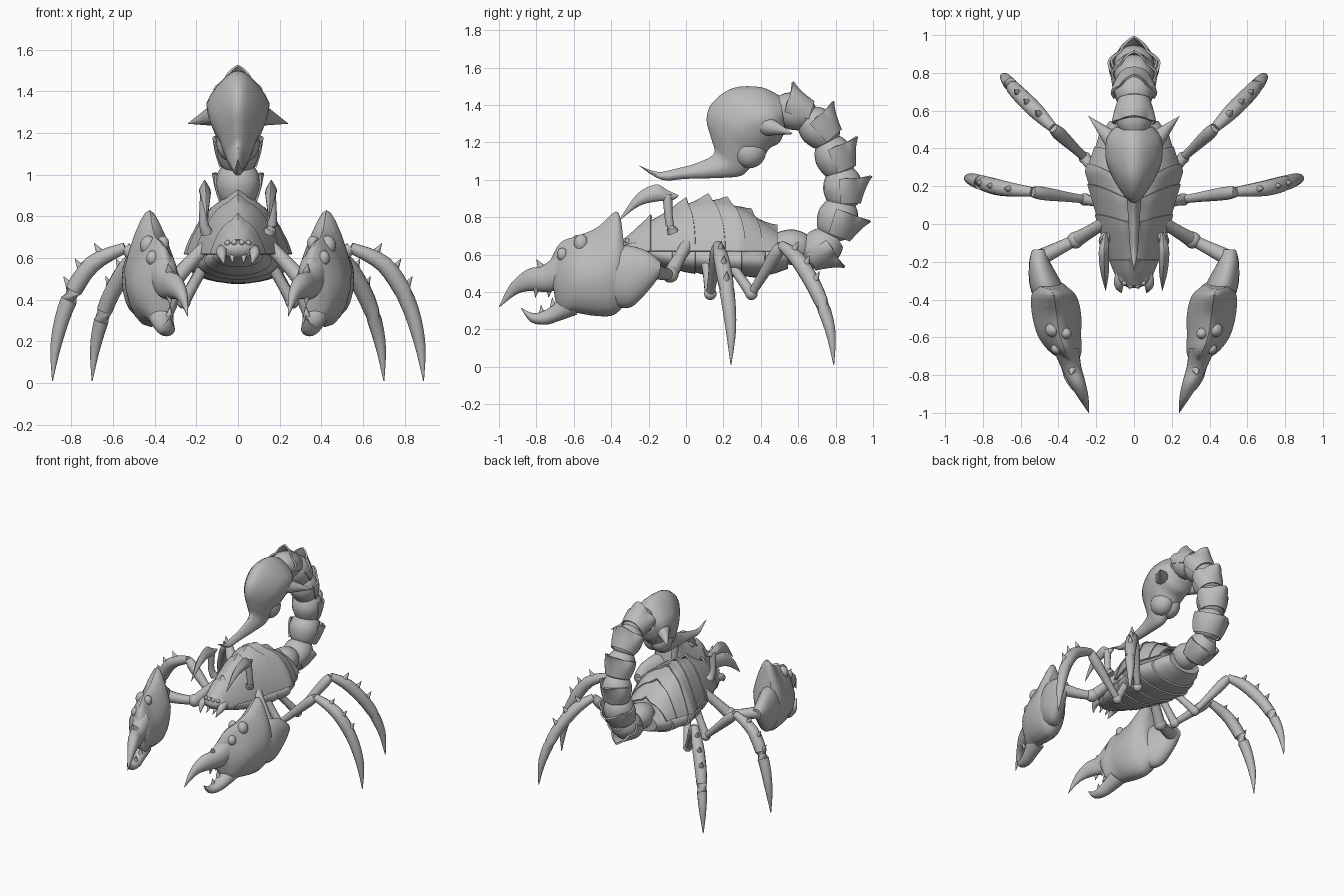
import bpy, bmesh, math
from mathutils import Vector as V

if "Cube" in bpy.data.objects:
    bpy.data.objects.remove(bpy.data.objects["Cube"], do_unlink=True)

grey = bpy.data.materials.new("shell grey")
grey.use_nodes = True
grey.diffuse_color = (0.5, 0.5, 0.5, 1)
grey.node_tree.nodes["Principled BSDF"].inputs["Base Color"].default_value = (0.5, 0.5, 0.5, 1)


def finish(name, bm, angle=40):
    bmesh.ops.recalc_face_normals(bm, faces=bm.faces[:])
    me = bpy.data.meshes.new(name)
    bm.to_mesh(me)
    bm.free()
    me.materials.append(grey)
    ob = bpy.data.objects.new(name, me)
    bpy.context.collection.objects.link(ob)
    bpy.ops.object.select_all(action='DESELECT')
    ob.select_set(True)
    bpy.context.view_layer.objects.active = ob
    bpy.ops.object.shade_smooth_by_angle(angle=math.radians(angle))


def smooth_rows(rows, k=4):
    """Catmull-Rom resampling of station tuples."""
    out = []
    for i in range(len(rows) - 1):
        a, b, c, d = rows[max(i - 1, 0)], rows[i], rows[i + 1], rows[min(i + 2, len(rows) - 1)]
        for j in range(k):
            t = j / k
            out.append([0.5 * (2 * q + (r - p) * t + (2 * p - 5 * q + 4 * r - s) * t * t
                        + (3 * q - p - 3 * r + s) * t ** 3) for p, q, r, s in zip(a, b, c, d)])
    return out + [list(rows[-1])]


def skin(name, rings):
    bm = bmesh.new()
    loops = [[bm.verts.new(p) for p in ring] for ring in rings]
    n = len(loops[0])
    for a, b in zip(loops, loops[1:]):
        for i in range(n):
            bm.faces.new((a[i], a[(i + 1) % n], b[(i + 1) % n], b[i]))
    bm.faces.new(loops[0])
    bm.faces.new(loops[-1])
    finish(name, bm)


def blade(name, rows, s=1, n=20, k=4, taper=0.0):
    """Stations: x, top y, top z, bottom y, bottom z, half width. Taper thins the top into a ridge."""
    rings = []
    for x, ty, tz, by, bz, w in smooth_rows(rows, k):
        m, h = V((x * s, (ty + by) / 2, (tz + bz) / 2)), V((0, (ty - by) / 2, (tz - bz) / 2))
        w = max(w, 0.001)
        rings.append([m + V((w * math.cos(a) * (1 - taper * max(0, math.sin(a))), 0, 0)) + h * math.sin(a)
                      for a in (2 * math.pi * i / n for i in range(n))])
    skin(name, rings)


def tube(name, rows, s=1, n=12, k=4):
    """Stations: x, y, z, radius."""
    st = smooth_rows(rows, k)
    pts = [V((r[0] * s, r[1], r[2])) for r in st]
    rings = []
    for i, p in enumerate(pts):
        t = (pts[min(i + 1, len(pts) - 1)] - pts[max(i - 1, 0)]).normalized()
        u = t.cross(V((0.3, 0.2, 1)) if abs(t.z) < 0.9 else V((1, 0, 0))).normalized()
        v = t.cross(u)
        r = max(st[i][3], 0.001)
        rings.append([p + (u * math.cos(a) + v * math.sin(a)) * r
                      for a in (2 * math.pi * j / n for j in range(n))])
    skin(name, rings)


def spike(name, base, tip, r, s=1):
    tube(name, [(*base, r), (*tip, 0.001)], s, 10, 2)


def ball(name, c, r, s=1):
    bm = bmesh.new()
    bmesh.ops.create_uvsphere(bm, u_segments=20, v_segments=12, radius=1)
    for v in bm.verts:
        v.co = V((c[0] * s + v.co.x * r[0], c[1] + v.co.y * r[1], c[2] + v.co.z * r[2]))
    finish(name, bm)


def sheet(name, fn, nu, nv, thick):
    """Thin curved plate from a function of u, v in 0..1."""
    bm = bmesh.new()
    g = [[bm.verts.new(fn(i / nu, j / nv)) for i in range(nu + 1)] for j in range(nv + 1)]
    for j in range(nv):
        for i in range(nu):
            bm.faces.new((g[j][i], g[j][i + 1], g[j + 1][i + 1], g[j + 1][i]))
    bmesh.ops.recalc_face_normals(bm, faces=bm.faces[:])
    bmesh.ops.solidify(bm, geom=bm.faces[:], thickness=thick)
    finish(name, bm, 35)


def lerp(table, y):
    for (a, p), (b, q) in zip(table, table[1:]):
        if y <= b:
            return p + (q - p) * max(0, (y - a) / (b - a))
    return table[-1][1]


# Back shell: overlapping roof-like plates, each swept back at the sides
WIDTH = [(-.35, .05), (-.28, .095), (-.2, .125), (-.1, .16), (.05, .2), (.28, .255), (.4, .205), (.5, .17)]
TOP = [(-.35, .67), (-.25, .75), (-.15, .80), (-.03, .86), (.1, .89), (.2, .88), (.3, .84), (.5, .72)]
EDGES = [(-.30, 0), (-.19, 0), (0, .05), (.12, .09), (.22, .1), (.35, .06), (.49, 0)]
for i, ((y0, s0), (y1, s1)) in enumerate(zip(EDGES, EDGES[1:])):
    def back(u, v):
        a = (u - .5) * math.pi
        yc = y0 - .025 + (y1 - y0 + .025) * v
        y = yc + (s0 + (s1 - s0) * v) * abs(math.sin(a))
        k = 1 + .04 * v
        bump = .03 * v ** 3 * max(0, 1 - abs(a) / .25)
        x = lerp(WIDTH, y) * k * math.sin(a) * (1 - .13 * math.sin(2 * abs(a)))
        return V((x, y, .62 + (lerp(TOP, yc) - .62) * k * math.cos(a) + bump))
    sheet(f"back_plate_{i + 1}", back, 24, 6, .012)

# Ringed belly filling the shell
BZ = [(-.32, .60), (-.1, .52), (.15, .48), (.42, .475), (.56, .53)]
rows = []
for i in range(7):
    for f, k in ((0, .95), (.5, .99), (.97, 1.0)):
        y = -.32 + (i + f) * .124
        w = lerp(WIDTH, y) if y < .5 else .17 - (y - .5) * .8
        rows.append((0, y, .66, y, .66 - (.66 - lerp(BZ, y)) * k, w * k * .97))
blade("belly", rows, 1, 28, 1)

# Head with eyes and fangs
ball("head", (0, -.27, .645), (.09, .07, .055))
for s, side in ((1, "left"), (-1, "right")):
    for x, z in ((.018, .675), (.05, .672), (.03, .64), (.065, .638)):
        ball(f"{side}_eye", (x, -.335 + x * .45, z), (.014, .014, .014), s)
    tube(f"{side}_fang", [(.065, -.24, .64, .03), (.08, -.32, .625, .026), (.065, -.365, .57, .001)], s)
    spike(f"{side}_inner_fang", (.03, -.3, .62), (.025, -.345, .575), .018, s)

# Tail: round beads, each with a hugging outer plate drawn out into a point
TAIL = [(.56, .64, .095), (.72, .635, .105), (.81, .79, .11), (.84, .955, .107),
        (.795, 1.12, .105), (.71, 1.275, .105), (.58, 1.365, .10), (.45, 1.36, .10)]
for i in range(7):
    y, z, r = TAIL[i]
    c = V((0, y, z))
    a, b = TAIL[max(i - 1, 0)], TAIL[i + 1]
    t = V((0, b[0] - a[0], b[1] - a[1])).normalized()
    n = V((0, t.z, -t.y))
    tube(f"tail_segment_{i + 1}", [(*(c + t * d), r * k) for d, k in
         ((-.105, .5), (-.075, .8), (0, 1), (.065, .85), (.105, .55))], 1, 20, 3)
    if i:
        def hug(u, v):
            a = (u - .5) * 3.5
            pt = max(0, 1 - abs(a) / .7) + .4 * max(0, 1 - abs(abs(a) - 1.3) / .45)
            R = r * (.85 + .22 * math.sin(v * math.pi * .65)) + .048 * pt * v ** 3
            return (c + t * (-.085 + .135 * v + .005 * pt * v ** 3)
                    + n * (R * math.cos(a)) + V((R * math.sin(a), 0, 0)))
        sheet(f"tail_plate_{i + 1}", hug, 28, 7, .012)

# Stinger bulb and curved point
blade("stinger", [(0, .50, 1.45, .53, 1.27, .10), (0, .40, 1.495, .50, 1.20, .145),
                  (0, .25, 1.49, .45, 1.17, .15), (0, .14, 1.41, .42, 1.13, .13),
                  (0, .11, 1.32, .38, 1.10, .10), (0, .135, 1.22, .34, 1.06, .075),
                  (0, .15, 1.14, .29, 1.02, .052), (0, .06, 1.09, .18, 1.01, .037),
                  (0, -.05, 1.06, .0, 1.005, .028), (0, -.15, 1.042, -.13, 1.0, .02),
                  (0, -.25, 1.075, -.25, 1.073, .001)], 1, 24, 4, .4)

# Leg joints: hip, low joint, knee, then points down the sickle-shaped shin
LEGS = {"front": [(.13, .10, .62), (.26, .13, .39), (.54, .17, .65),
                  (.70, .19, .57), (.81, .22, .40), (.87, .24, .2), (.89, .24, .01)],
        "rear": [(.14, .19, .62), (.26, .35, .39), (.43, .51, .65),
                 (.52, .60, .57), (.62, .70, .40), (.68, .77, .2), (.70, .79, .01)]}

for s, side in ((1, "left"), (-1, "right")):
    # Stinger side horns and venom sacs
    spike(f"{side}_stinger_horn", (.03, .36, 1.31), (.24, .57, 1.245), .085, s)
    ball(f"{side}_venom_sac", (.03, .34, 1.15), (.075, .088, .088), s)

    # Walking legs
    for leg, p in LEGS.items():
        nm = f"{side}_{leg}"
        hip, low, knee = V(p[0]), V(p[1]), V(p[2])
        tube(nm + "_hip", [(*hip, .035), (*hip.lerp(low, .5), .026), (*low, .03)], s)
        ball(nm + "_low_joint", low, (.033, .033, .033), s)
        tube(nm + "_thigh", [(*low, .022), (*low.lerp(knee, .3), .026),
                             (*low.lerp(knee, .8), .036), (*knee, .026)], s)
        tube(nm + "_shin", [(*q, r) for q, r in zip(p[2:], (.026, .042, .04, .028, .002))], s)
        out = V((knee.x, knee.y - .1, 0)).normalized()
        for j, f in ((2, .6), (3, .25), (3, .75)):
            b = V(p[j]).lerp(V(p[j + 1]), f) + out * .01
            spike(nm + "_shin_spike", b, b + out * .045 + V((0, 0, .07)), .03, s)

    # Claw arm
    tube(f"{side}_upper_arm", [(.13, .02, .67, .04), (.2, -.02, .61, .033), (.30, -.08, .50, .04)], s)
    ball(f"{side}_elbow", (.31, -.085, .495), (.045, .045, .045), s)
    tube(f"{side}_forearm", [(.31, -.085, .495, .03), (.4, -.13, .5, .036), (.5, -.18, .52, .045)], s)

    # Claw wrist, hand and fingers
    blade(f"{side}_wrist", [(.505, -.135, .56, -.14, .49, .035), (.50, -.21, .62, -.19, .42, .055),
                            (.47, -.33, .65, -.29, .32, .085), (.44, -.42, .62, -.38, .32, .09)], s)
    blade(f"{side}_hand", [(.44, -.345, .77, -.30, .37, .07), (.425, -.375, .83, -.38, .28, .118),
                           (.41, -.475, .745, -.48, .272, .13), (.395, -.58, .70, -.60, .29, .115),
                           (.365, -.67, .665, -.67, .285, .088), (.34, -.73, .56, -.70, .36, .05)],
          s, taper=.45)
    blade(f"{side}_upper_finger", [(.36, -.66, .63, -.66, .42, .07), (.335, -.76, .545, -.74, .40, .055),
                                   (.30, -.85, .52, -.84, .405, .045), (.265, -.94, .44, -.91, .385, .025),
                                   (.24, -1.0, .32, -.998, .318, .001)], s)
    blade(f"{side}_lower_finger", [(.375, -.66, .40, -.58, .28, .065), (.36, -.70, .34, -.68, .245, .052),
                                   (.345, -.76, .30, -.75, .225, .042), (.335, -.82, .287, -.83, .24, .03),
                                   (.325, -.88, .315, -.882, .312, .001)], s)
    for x, y, z, r in ((.44, -.42, .71, .035), (.43, -.56, .66, .04), (.41, -.66, .60, .03), (.36, -.58, .67, .03)):
        ball(f"{side}_hand_knob", (x, y, z), (r, r, r * 1.2), s)
    spike(f"{side}_finger_spur", (.325, -.76, .51), (.335, -.80, .575), .03, s)
    for y, z, dz in ((-.80, .42, -.05), (-.73, .42, -.05), (-.71, .32, .05), (-.77, .28, .05)):
        spike(f"{side}_finger_tooth", (.33, y, z), (.325, y - .005, z + dz), .018, s)

    # Raised front blade on a stalk
    tube(f"{side}_blade_stalk", [(.15, -.07, .72, .03), (.165, -.09, .78, .022), (.155, -.10, .92, .026)], s)
    blade(f"{side}_front_blade", [(.15, -.04, .918, -.045, .905, .006), (.155, -.10, .945, -.09, .885, .022),
                                  (.16, -.16, .975, -.15, .885, .027), (.155, -.26, .925, -.25, .86, .022),
                                  (.15, -.355, .79, -.352, .785, .001)], s, taper=.7)
